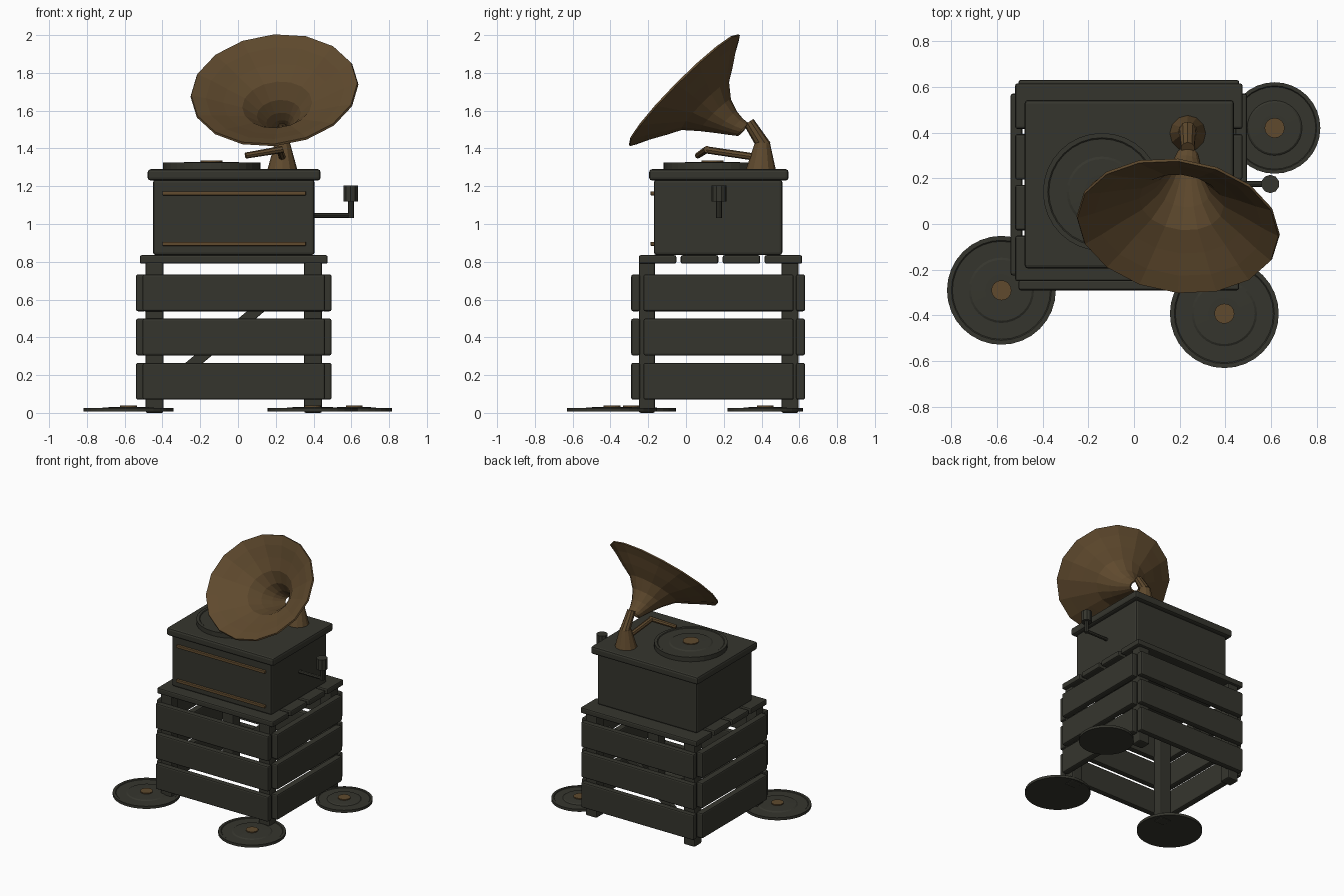
import bpy, bmesh, math
from mathutils import Vector, Matrix

if "Cube" in bpy.data.objects:
    bpy.data.objects.remove(bpy.data.objects["Cube"])


def mat(name, col):
    m = bpy.data.materials.new(name)
    m.diffuse_color = (*col, 1)
    m.use_nodes = True
    m.node_tree.nodes["Principled BSDF"].inputs["Base Color"].default_value = m.diffuse_color
    return m


GREY = mat("dark grey", (0.036, 0.036, 0.027))
BROWN = mat("bronze brown", (0.115, 0.068, 0.027))


def finish(name, bm, material):
    bmesh.ops.recalc_face_normals(bm, faces=bm.faces)
    me = bpy.data.meshes.new(name)
    bm.to_mesh(me)
    bm.free()
    me.materials.append(material)
    ob = bpy.data.objects.new(name, me)
    bpy.context.collection.objects.link(ob)
    return ob


def box(name, x, y, z, material=GREY, bevel=0.01):
    """Bevelled box given by its (min, max) range on each axis."""
    bm = bmesh.new()
    bmesh.ops.create_cube(bm, size=1)
    for v in bm.verts:
        v.co = [(r[0] + r[1]) / 2 + c * (r[1] - r[0]) for r, c in zip((x, y, z), v.co)]
    ob = finish(name, bm, material)
    if bevel:
        mod = ob.modifiers.new("bevel", 'BEVEL')
        mod.width = bevel
        mod.segments = 2
    return ob


def rod(name, a, b, r1, r2=None, sides=10, material=GREY):
    """Cylinder or cone between two points."""
    a, b = Vector(a), Vector(b)
    d = b - a
    bm = bmesh.new()
    m = Matrix.Translation((a + b) / 2) @ d.to_track_quat('Z', 'Y').to_matrix().to_4x4()
    bmesh.ops.create_cone(bm, cap_ends=True, segments=sides, radius1=r1,
                          radius2=r1 if r2 is None else r2, depth=d.length, matrix=m)
    return finish(name, bm, material)


def lathe(name, center, profile, sides=32, material=GREY):
    """Revolve (radius, height) points about a vertical axis."""
    bm = bmesh.new()
    rings = []
    for r, z in profile:
        rings.append([bm.verts.new((center[0] + r * math.cos(2 * math.pi * i / sides),
                                    center[1] + r * math.sin(2 * math.pi * i / sides),
                                    center[2] + z)) for i in range(sides)])
    for p, q in zip(rings, rings[1:]):
        for i in range(sides):
            j = (i + 1) % sides
            bm.faces.new((p[i], p[j], q[j], q[i]))
    bm.faces.new(rings[0])
    bm.faces.new(rings[-1])
    return finish(name, bm, material)


def record(name, x, y, z, r, label, h=0.02):
    lathe(name, (x, y, z), [(r, 0), (r, h), (r * .92, h), (r * .9, h - .004),
                            (r * .6, h - .004), (r * .56, h + .002), (r * .3, h + .004)])
    rod(name + "_label", (x, y, z + h - .004), (x, y, z + h + .011), label, sides=16, material=BROWN)


# Crate: corner posts
for side, x in (("left", (-.49, -.395)), ("right", (.35, .445))):
    for end, y in (("front", (-.25, -.165)), ("back", (.505, .595))):
        box(f"crate_post_{end}_{side}", x, y, (0, .80))

# Crate: three rows of slats on all four sides
for i in range(3):
    z = (.07 + i * .234, .265 + i * .234)
    box(f"slat_front_{i}", (-.505, .46), (-.29, -.243), z)
    box(f"slat_back_{i}", (-.505, .46), (.583, .63), z)
    box(f"slat_left_{i}", (-.54, -.488), (-.225, .57), z)
    box(f"slat_right_{i}", (.443, .495), (-.225, .57), z)

# Crate: top planks and the diagonal brace at the back
for i in range(4):
    y = -.25 + i * .222
    box(f"top_plank_{i}", (-.52, .475), (y, y + .199), (.79, .835))
brace = box("diagonal_brace", (-.41, .41), (-.018, .018), (-.03, .03), bevel=.005)
brace.location = (-.025, .562, .438)
brace.rotation_euler = (0, -math.radians(40), 0)

# Player cabinet, lid and front trim
box("cabinet", (-.45, .405), (-.17, .51), (.835, 1.235), bevel=.015)
box("lid", (-.478, .437), (-.195, .543), (1.23, 1.29), bevel=.015)
for i, z in enumerate((.895, 1.162)):
    box(f"front_trim_{i}", (-.40, .36), (-.188, -.165), (z - .011, z + .011), BROWN, .005)

# Turntable record and the loose records on the floor
record("turntable_record", -.14, .14, 1.29, .258, .058, h=.035)
record("floor_record_left", -.58, -.29, .007, .238, .044)
record("floor_record_front", .395, -.392, .007, .238, .044)
record("floor_record_right", .615, .42, .007, .2, .044)

# Crank handle
rod("crank_shaft", (.40, .175, 1.045), (.605, .175, 1.045), .013, sides=8)
rod("crank_arm", (.598, .175, 1.033), (.598, .175, 1.13), .016, sides=8)
rod("crank_grip", (.596, .175, 1.12), (.596, .175, 1.203), .04, sides=10)

# Horn stand, neck and tone arm
rod("horn_stand", (.235, .397, 1.285), (.235, .405, 1.43), .08, .04, 12, BROWN)
rod("horn_neck", (.235, .415, 1.41), (.235, .332, 1.54), .038, .03, 10, BROWN)
rod("tone_arm", (.235, .38, 1.352), (.22, .11, 1.392), .019, sides=8, material=BROWN)
rod("tone_arm_head", (.235, .112, 1.395), (.04, .062, 1.362), .019, .016, 8, BROWN)

# Horn: flared rings along a slightly bent axis, open at both ends
center = Vector((.1925, -.01, 1.71))
up = Vector((0, .704, .71)).normalized()
right = Vector((.895, -.08, .065)).normalized()
normal = right.cross(up).normalized()
rings_data = [(0, 0, .445), (.035, .005, .372), (.085, .012, .285), (.135, .018, .19),
              (.21, .021, .122), (.28, .036, .08), (.33, .052, .057), (.372, .07, .042)]
N = 16
bm = bmesh.new()
rings = []
for t, s, r in rings_data:
    ring = []
    for i in range(N):
        a = 2 * math.pi * i / N
        ring.append(bm.verts.new(center - normal * t + up * s + right * (r * math.cos(a))
                                 + up * (.925 * r * math.sin(a))))
    rings.append(ring)
for p, q in zip(rings, rings[1:]):
    for i in range(N):
        j = (i + 1) % N
        bm.faces.new((p[i], p[j], q[j], q[i]))
horn = finish("horn", bm, BROWN)
shell = horn.modifiers.new("thickness", 'SOLIDIFY')
shell.thickness = .012
shell.offset = 0
